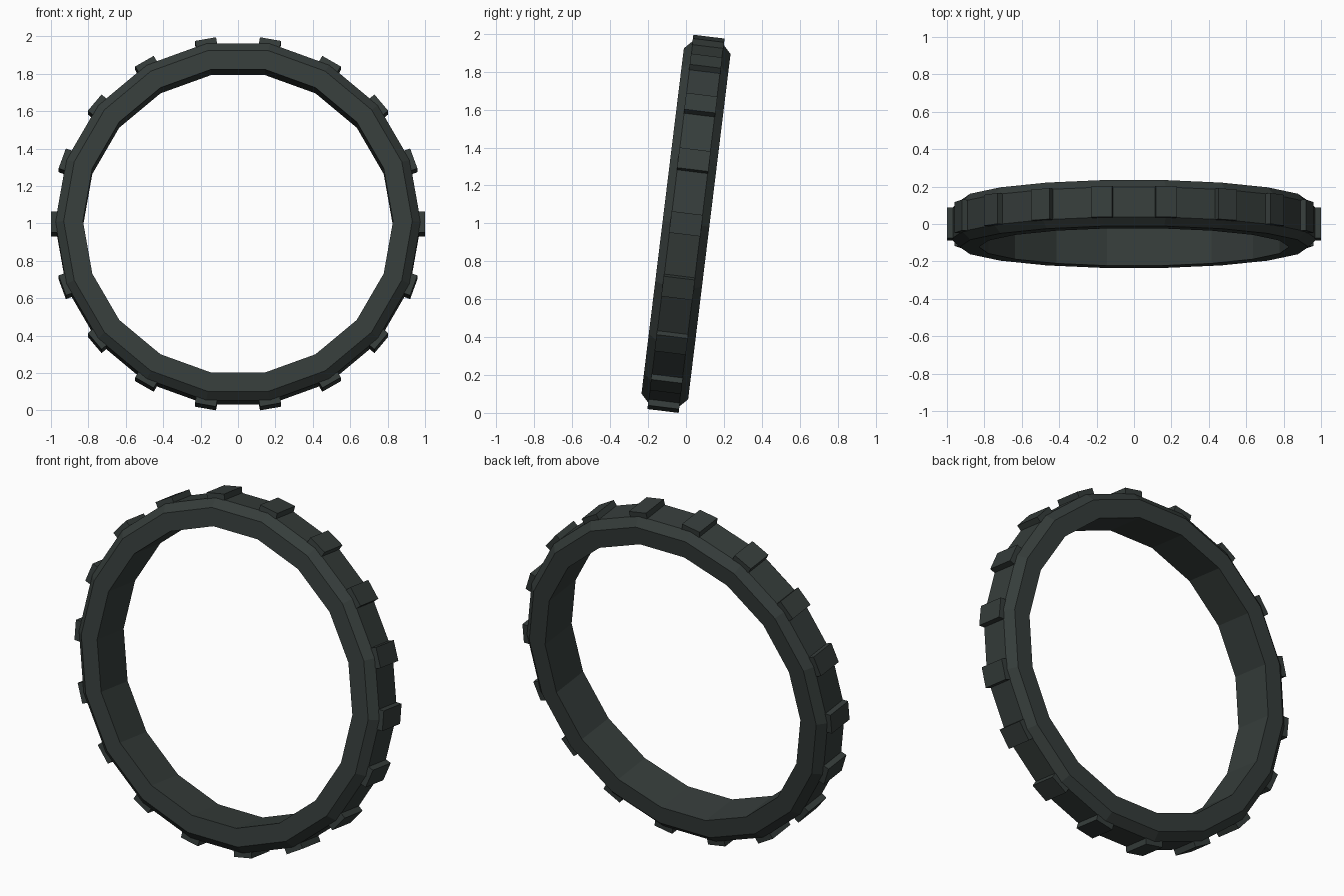
import bpy, bmesh, math
from mathutils import Matrix, Vector

cube = bpy.data.objects.get("Cube")
if cube:
    bpy.data.objects.remove(cube)

SIDES = 18
STEP = math.tau / SIDES
# Whole ring leans back a little
LEAN = Matrix.Translation((0, 0, 0.9975)) @ Matrix.Rotation(math.radians(-7), 4, 'X')

rubber = bpy.data.materials.new("dark_rubber")
rubber.use_nodes = True
colour = (0.036, 0.046, 0.043, 1)
rubber.diffuse_color = colour
bsdf = rubber.node_tree.nodes["Principled BSDF"]
bsdf.inputs["Base Color"].default_value = colour
bsdf.inputs["Roughness"].default_value = 0.9


def finish(name, bm):
    bmesh.ops.recalc_face_normals(bm, faces=bm.faces)
    mesh = bpy.data.meshes.new(name)
    bm.to_mesh(mesh)
    bm.free()
    mesh.materials.append(rubber)
    obj = bpy.data.objects.new(name, mesh)
    bpy.context.collection.objects.link(obj)
    obj.matrix_world = LEAN
    return obj


# Tyre band: chamfered profile (radius, depth) swept round the axle
half = [(0.829, 0.124), (0.932, 0.124), (0.977, 0.081)]
profile = [(r, -y) for r, y in half] + [(r, y) for r, y in reversed(half)]
bm = bmesh.new()
rings = []
for i in range(SIDES):
    a = i * STEP
    rings.append([bm.verts.new((r * math.cos(a), y, r * math.sin(a))) for r, y in profile])
n = len(profile)
for i in range(SIDES):
    here, ahead = rings[i], rings[(i + 1) % SIDES]
    for j in range(n):
        k = (j + 1) % n
        bm.faces.new((here[j], here[k], ahead[k], ahead[j]))
finish("tyre_band", bm)

# Tread blocks: one sits over every corner of the band
bm = bmesh.new()
size = Matrix.Diagonal(Vector((0.07, 0.166, 0.114, 1)))
for i in range(SIDES):
    place = Matrix.Rotation(-i * STEP, 4, 'Y') @ Matrix.Translation((0.965, 0, 0))
    bmesh.ops.create_cube(bm, size=1, matrix=place @ size)
finish("tread_blocks", bm)
